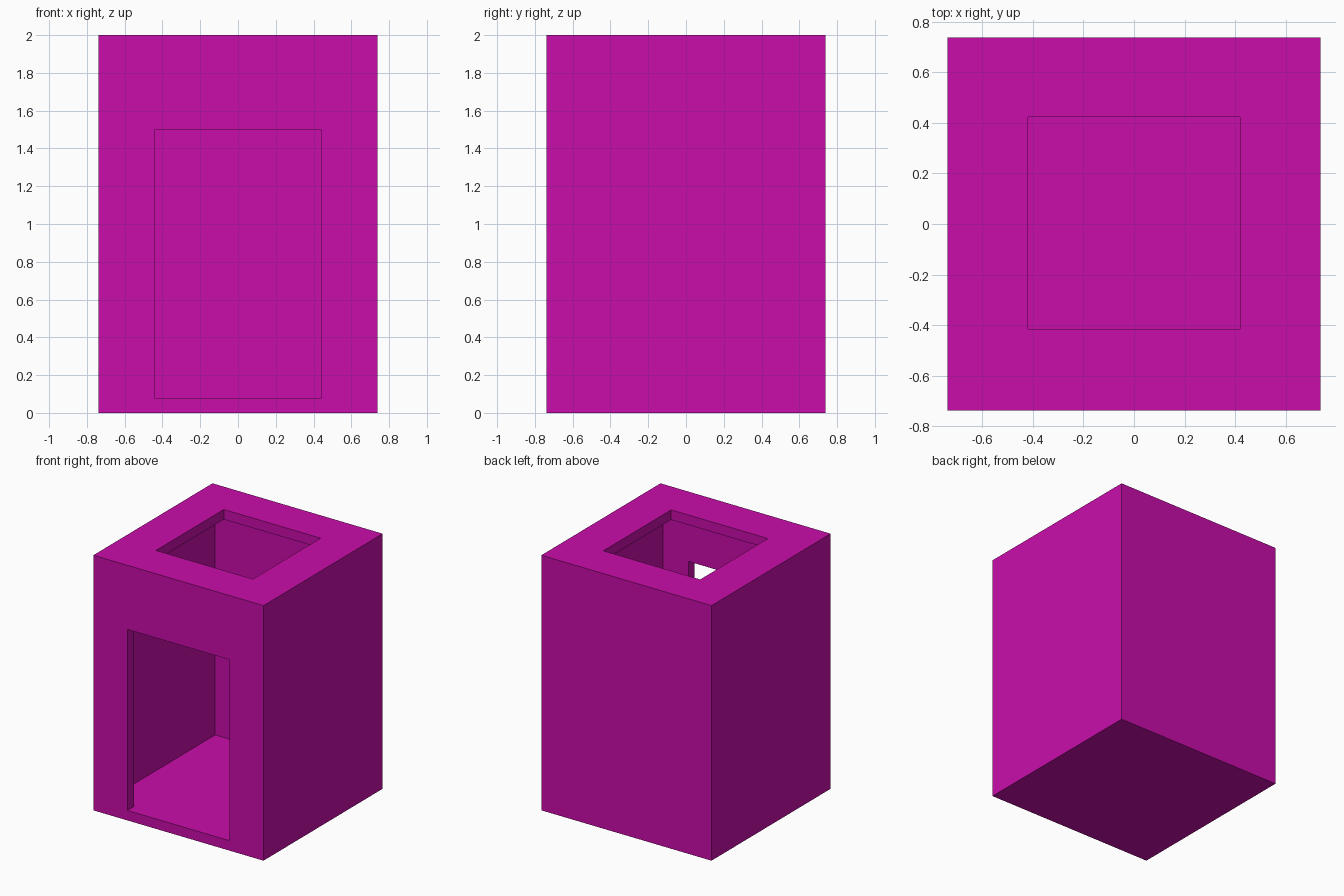
import bpy

cube = bpy.data.objects.get("Cube")
if cube:
    bpy.data.objects.remove(cube, do_unlink=True)

HALF, HEIGHT = 0.738, 2.0      # outer footprint half-width and height
WALL = 0.078                   # thickness of walls, floor and roof
DOOR, DOOR_TOP = 0.442, 1.497  # doorway half-width and top edge
HATCH, HATCH_Y = 0.42, 0.004   # roof opening half-width and offset

magenta = bpy.data.materials.new("magenta")
magenta.use_nodes = True
colour = (0.584, 0.004, 0.402, 1)
magenta.diffuse_color = colour
magenta.node_tree.nodes["Principled BSDF"].inputs["Base Color"].default_value = colour


def box(name, low, high):
    """Axis-aligned box between two corners."""
    bpy.ops.mesh.primitive_cube_add(size=1, location=[(a + b) / 2 for a, b in zip(low, high)])
    obj = bpy.context.object
    obj.name = name
    obj.scale = [b - a for a, b in zip(low, high)]
    bpy.ops.object.transform_apply(location=True, rotation=False, scale=True)
    obj.data.materials.append(magenta)
    return obj


def cut(target, cutter):
    """Subtract the cutter from the target and discard it."""
    cutter.hide_render = True
    mod = target.modifiers.new("opening", "BOOLEAN")
    mod.operation = "DIFFERENCE"
    mod.solver = "EXACT"
    mod.object = cutter
    bpy.context.view_layer.objects.active = target
    bpy.ops.object.modifier_apply(modifier=mod.name)
    bpy.data.objects.remove(cutter, do_unlink=True)


# Solid block
booth = box("booth_shell", (-HALF, -HALF, 0), (HALF, HALF, HEIGHT))

# Hollow interior
inner = HALF - WALL
cut(booth, box("room_cutter", (-inner, -inner, WALL), (inner, inner, HEIGHT - WALL)))

# Doorway through the front wall, level with the floor
cut(booth, box("door_cutter", (-DOOR, -HALF - 0.1, WALL), (DOOR, 0, DOOR_TOP)))

# Square opening in the roof
cut(booth, box("hatch_cutter", (-HATCH, HATCH_Y - HATCH, 1.6), (HATCH, HATCH_Y + HATCH, HEIGHT + 0.1)))
